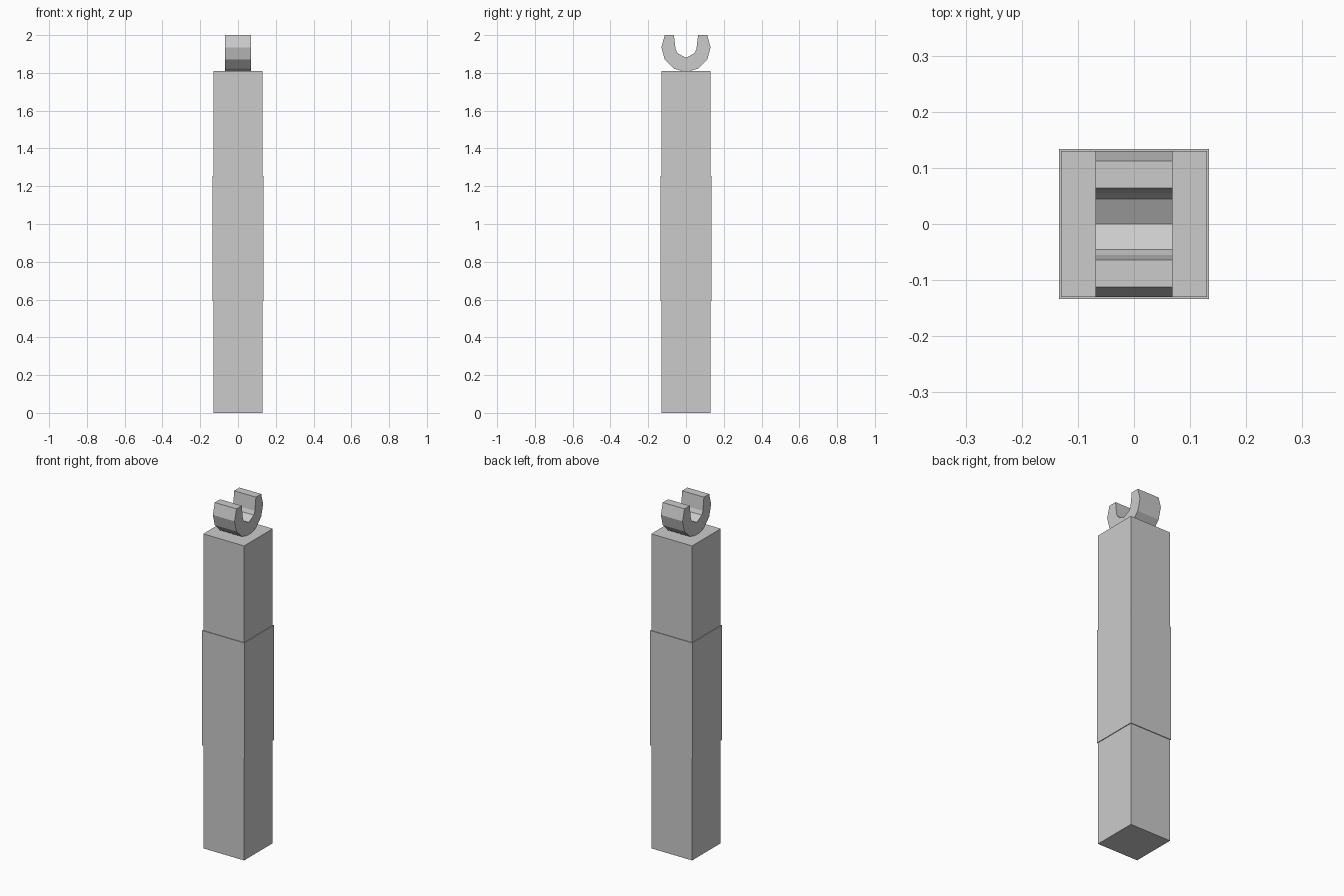
import bpy, math

if "Cube" in bpy.data.objects:
    bpy.data.objects.remove(bpy.data.objects["Cube"])


def prism(name, profile, half_x):
    """Extrude a closed (y, z) profile along x."""
    n = len(profile)
    verts = [(x, y, z) for x in (-half_x, half_x) for y, z in profile]
    faces = [tuple(reversed(range(n))), tuple(range(n, 2 * n))]
    faces += [(i, (i + 1) % n, n + (i + 1) % n, n + i) for i in range(n)]
    mesh = bpy.data.meshes.new(name)
    mesh.from_pydata(verts, [], faces)
    obj = bpy.data.objects.new(name, mesh)
    bpy.context.collection.objects.link(obj)
    return obj


def box(name, half, z0, z1):
    return prism(name, [(-half, z0), (half, z0), (half, z1), (-half, z1)], half)


# Square post with a slightly wider sleeve around its middle
box("post", 0.13, 0.0, 1.81)
box("middle_sleeve", 0.134, 0.593, 1.254)

# Open cradle: outer arc of a twelve-sided ring, inner U-shaped channel
R, CZ = 0.13, 1.935
outer = [(R * math.cos(math.radians(a)), CZ + R * math.sin(math.radians(a)))
         for a in range(150, 391, 30)]
channel = [(0.064, 2.0), (0.055, 1.925), (0.045, 1.904)]
inner = channel + [(0.0, 1.88)] + [(-y, z) for y, z in reversed(channel)]
prism("top_cradle", outer + inner, 0.069)
